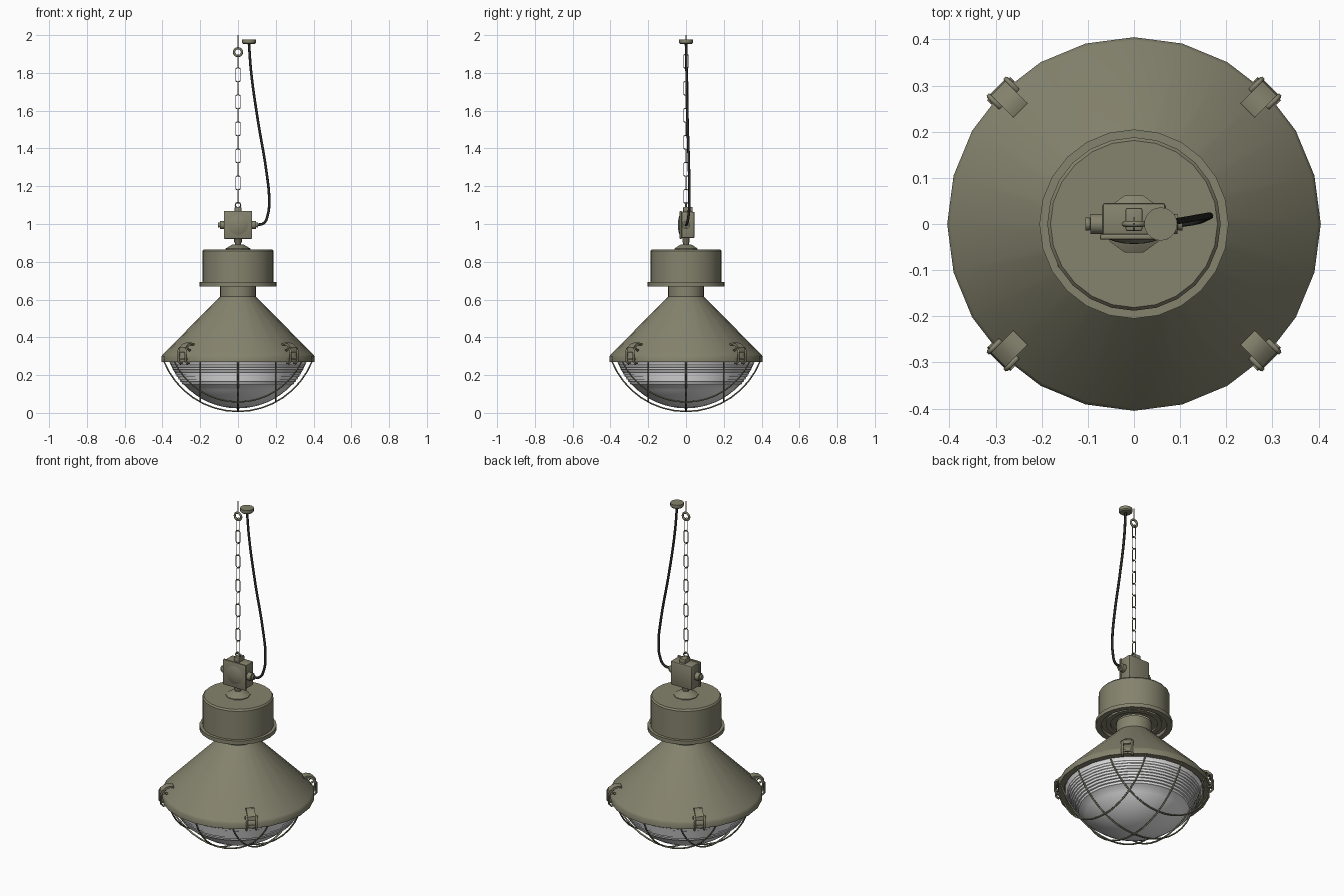
import bpy, bmesh, math
from math import sin, cos, pi, radians, sqrt
from mathutils import Matrix, Vector

if "Cube" in bpy.data.objects:
    bpy.data.objects.remove(bpy.data.objects["Cube"])


def material(name, rgb):
    m = bpy.data.materials.new(name)
    m.diffuse_color = (*rgb, 1)
    m.use_nodes = True
    m.node_tree.nodes["Principled BSDF"].inputs["Base Color"].default_value = m.diffuse_color
    return m


OLIVE = material("olive paint", (0.235, 0.228, 0.155))
GLASS = material("pale glass", (0.80, 0.80, 0.80))
BLACK = material("black rubber", (0.022, 0.021, 0.018))


def finish(ob, mat, angle=35):
    ob.data.materials.clear()
    ob.data.materials.append(mat)
    bpy.ops.object.select_all(action='DESELECT')
    ob.select_set(True)
    bpy.context.view_layer.objects.active = ob
    bpy.ops.object.shade_smooth_by_angle(angle=radians(angle))
    return ob


def from_bmesh(name, bm, mat, matrix=None, angle=35):
    bmesh.ops.recalc_face_normals(bm, faces=bm.faces[:])
    me = bpy.data.meshes.new(name)
    bm.to_mesh(me)
    bm.free()
    ob = bpy.data.objects.new(name, me)
    bpy.context.collection.objects.link(ob)
    if matrix:
        ob.matrix_world = matrix
    return finish(ob, mat, angle)


def lathe(name, profile, mat, n=24, matrix=None, angle=35):
    """Spin (radius, height) points around z; zero radius ends close to a point."""
    bm = bmesh.new()
    rings = []
    for r, z in profile:
        if r == 0:
            rings.append([bm.verts.new((0, 0, z))] * n)
        else:
            rings.append([bm.verts.new((r * cos(2 * pi * i / n), r * sin(2 * pi * i / n), z))
                          for i in range(n)])
    for a, b in zip(rings, rings[1:]):
        for i in range(n):
            j = (i + 1) % n
            bm.faces.new(list(dict.fromkeys((a[i], a[j], b[j], b[i]))))
    return from_bmesh(name, bm, mat, matrix, angle)


def box(name, size, loc, mat, bevel=0.0, matrix=None):
    bm = bmesh.new()
    bmesh.ops.create_cube(bm, size=1)
    bmesh.ops.scale(bm, vec=size, verts=bm.verts[:])
    if bevel:
        bmesh.ops.bevel(bm, geom=bm.edges[:], offset=bevel, segments=2, profile=0.5, affect='EDGES')
    bmesh.ops.translate(bm, vec=loc, verts=bm.verts[:])
    return from_bmesh(name, bm, mat, matrix)


def wire(name, pts, radius, mat, cyclic=False, matrix=None, smooth=False, sides=1):
    """Round wire along a path, turned into a mesh."""
    cu = bpy.data.curves.new(name, 'CURVE')
    cu.dimensions = '3D'
    cu.bevel_depth = radius
    cu.bevel_resolution = sides
    cu.use_fill_caps = True
    sp = cu.splines.new('BEZIER' if smooth else 'POLY')
    if smooth:
        sp.bezier_points.add(len(pts) - 1)
        for p, co in zip(sp.bezier_points, pts):
            p.co = co
            p.handle_left_type = p.handle_right_type = 'AUTO'
        sp.resolution_u = 6
    else:
        sp.points.add(len(pts) - 1)
        for p, co in zip(sp.points, pts):
            p.co = (*co, 1)
    sp.use_cyclic_u = cyclic
    tmp = bpy.data.objects.new(name, cu)
    bpy.context.collection.objects.link(tmp)
    dg = bpy.context.evaluated_depsgraph_get()
    me = bpy.data.meshes.new_from_object(tmp.evaluated_get(dg))
    bpy.data.objects.remove(tmp)
    ob = bpy.data.objects.new(name, me)
    bpy.context.collection.objects.link(ob)
    if matrix:
        ob.matrix_world = matrix
    return finish(ob, mat, 60)


# Conical shade with rim and neck
lathe("shade", [(0.365, 0.285), (0.372, 0.27), (0.405, 0.27), (0.405, 0.30), (0.398, 0.31),
                (0.095, 0.615), (0.095, 0.68)], OLIVE)

# Gear housing with stepped flange, grooved underside and bevelled lid
lathe("housing", [(0.09, 0.69), (0.125, 0.69), (0.125, 0.68), (0.15, 0.68), (0.15, 0.69),
                  (0.175, 0.69), (0.175, 0.67), (0.205, 0.67), (0.205, 0.692), (0.188, 0.692),
                  (0.188, 0.857), (0.181, 0.866), (0, 0.866)], OLIVE)
turn = Matrix.Rotation(radians(209), 4, 'Z')
box("housing_tag", (0.005, 0.006, 0.045), (0.187, 0, 0.80), OLIVE, matrix=turn)

# Conical cap and stem under the junction box
lathe("stem", [(0.065, 0.864), (0.065, 0.87), (0.032, 0.89), (0.016, 0.892), (0.016, 0.902),
               (0.02, 0.902), (0.02, 0.93), (0, 0.93)], OLIVE, 10)

# Ribbed bowl: small steps near the edge, smooth below
R, C = 0.389, 0.413
bowl = []
ribs = 10
for i in range(ribs):
    z0 = 0.28 - 0.13 * i / ribs
    z1 = 0.28 - 0.13 * (i + 1) / ribs
    r = sqrt(R * R - (C - z0) ** 2)
    bowl += [(r, z0), (r - 0.003, z1 + 0.002)]
a0 = math.asin(sqrt(R * R - (C - 0.15) ** 2) / R)
bowl += [(R * sin(a0 * (1 - k / 8)) if k < 8 else 0, C - R * cos(a0 * (1 - k / 8))) for k in range(9)]
lathe("glass_bowl", bowl, GLASS, 32)

# Guard: three wires each way lying on a sphere
R, C = 0.4225, 0.43
for axis in range(2):
    for off in (-0.2, 0, 0.2):
        rr = sqrt(R * R - off * off)
        amax = math.acos((C - 0.275) / rr)
        pts = []
        for k in range(17):
            a = amax * (k / 8 - 1)
            u, z = rr * sin(a), C - rr * cos(a)
            pts.append((off, u, z) if axis else (u, off, z))
        wire("guard_wire", pts, 0.0045, OLIVE)

# Four clips around the rim: curved lever, roller and wire loop (local x points outward)
for q in range(4):
    m = Matrix.Rotation(radians(45 + 90 * q), 4, 'Z')
    outline = [(0.348, 0.366), (0.368, 0.372), (0.395, 0.365), (0.416, 0.345), (0.42, 0.322),
               (0.412, 0.32), (0.406, 0.338), (0.39, 0.354), (0.368, 0.362), (0.35, 0.358)]
    bm = bmesh.new()
    sides = [[bm.verts.new((x, y, z)) for x, z in outline] for y in (-0.022, 0.022)]
    for s in sides:
        bm.faces.new(s)
    for i in range(len(outline)):
        j = (i + 1) % len(outline)
        bm.faces.new((sides[0][i], sides[0][j], sides[1][j], sides[1][i]))
    from_bmesh("clip_lever", bm, OLIVE, m)
    wire("clip_roller", [(0.408, -0.036, 0.338), (0.408, 0.036, 0.338)], 0.007, OLIVE, matrix=m)
    for y in (-0.026, 0.026):
        loop = [(x, y, z) for x, z in ((0.385, 0.33), (0.408, 0.345), (0.418, 0.33),
                                       (0.418, 0.275), (0.405, 0.262), (0.392, 0.266))]
        wire("clip_bar", loop, 0.006, OLIVE, False, m)
    wire("clip_catch", [(0.408, -0.026, 0.285), (0.408, 0.026, 0.285)], 0.007, OLIVE, matrix=m)

# Junction box with lid, shallow dome and cable glands
box("junction_box", (0.138, 0.072, 0.14), (0, 0.01, 0.995), OLIVE, 0.008)
box("junction_lid", (0.148, 0.012, 0.148), (0, -0.028, 0.995), OLIVE, 0.004)
facing = Matrix.Translation((0, -0.033, 0.995)) @ Matrix.Rotation(pi / 2, 4, 'X')
lathe("lid_dome", [(0.055, 0), (0.042, 0.005), (0.022, 0.009), (0, 0.0105)], OLIVE, 20, facing)
for s in (-1, 1):
    out = Matrix.Translation((s * 0.065, 0, 0.995)) @ Matrix.Rotation(s * pi / 2, 4, 'Y')
    lathe("cable_gland", [(0.022, 0), (0.022, 0.029), (0.012, 0.03), (0.012, 0.032),
                          (0.014, 0.032), (0.014, 0.04), (0, 0.04)], OLIVE, 12, out)
box("top_lug", (0.036, 0.05, 0.03), (0, 0.01, 1.075), OLIVE, 0.004)


# Eyelet, hook ring and its stem
def ring(r, z):
    return [(r * cos(2 * pi * i / 16), 0, z + r * sin(2 * pi * i / 16)) for i in range(16)]


wire("lower_eyelet", ring(0.014, 1.1), 0.004, OLIVE, True)
wire("hook_ring", ring(0.021, 1.91), 0.006, OLIVE, True, sides=2)
wire("hook_stem", [(0, 0, 1.93), (0, 0, 2.0)], 0.003, OLIVE)

# Chain of alternating links
link = []
for cx, cz, start in ((0.004, 0.029, 0), (-0.004, 0.029, 90), (-0.004, -0.029, 180), (0.004, -0.029, 270)):
    for k in range(3):
        a = radians(start + 45 * k)
        link.append((cx + 0.008 * cos(a), 0, cz + 0.008 * sin(a)))
for i in range(11):
    m = Matrix.Translation((0, 0, 1.8615 - 0.0715 * i))
    if i % 2 == 0:
        m = m @ Matrix.Rotation(pi / 2, 4, 'Z')
    wire("chain_link", link, 0.0026, OLIVE, True, m)

# Ceiling rose and hanging cable
lathe("ceiling_rose", [(0, 1.952), (0.03, 1.952), (0.036, 1.958), (0.036, 1.976), (0, 1.976)],
      OLIVE, 20, Matrix.Translation((0.058, 0, 0)))
wire("cable", [(0.058, 0, 1.955), (0.07, 0.003, 1.8), (0.105, 0.008, 1.55), (0.15, 0.016, 1.28),
               (0.165, 0.018, 1.13), (0.158, 0.014, 1.05), (0.137, 0.006, 1.005), (0.1, 0, 0.995)],
     0.007, BLACK, smooth=True, sides=2)
